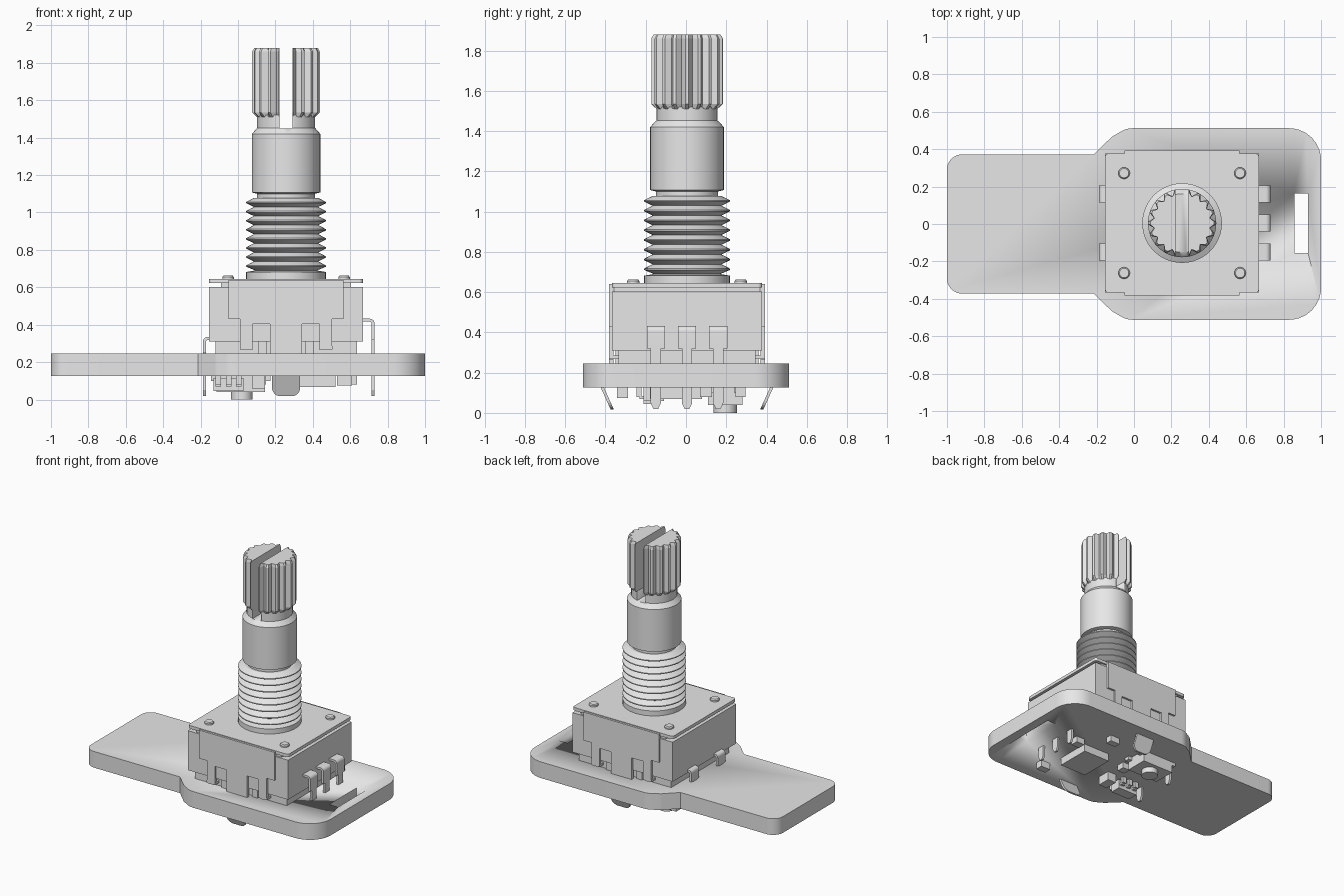
import bpy, bmesh, math
from mathutils import Vector

cube = bpy.data.objects.get("Cube")
if cube:
    bpy.data.objects.remove(cube, do_unlink=True)

grey = bpy.data.materials.new("plain grey")
grey.use_nodes = True
COLOR = (0.8, 0.8, 0.8, 1)
grey.diffuse_color = COLOR
grey.node_tree.nodes["Principled BSDF"].inputs["Base Color"].default_value = COLOR

AX, AY = 0.257, 0.005      # shaft axis


def finish(name, bm):
    bmesh.ops.recalc_face_normals(bm, faces=bm.faces)
    mesh = bpy.data.meshes.new(name)
    bm.to_mesh(mesh)
    bm.free()
    mesh.materials.append(grey)
    ob = bpy.data.objects.new(name, mesh)
    bpy.context.collection.objects.link(ob)
    return ob


def activate(ob):
    bpy.ops.object.select_all(action='DESELECT')
    ob.select_set(True)
    bpy.context.view_layer.objects.active = ob


def smooth(ob):
    activate(ob)
    bpy.ops.object.shade_smooth_by_angle(angle=math.radians(25))
    return ob


def loft(name, rings):
    bm = bmesh.new()
    loops = [[bm.verts.new(p) for p in ring] for ring in rings]
    n = len(loops[0])
    for a, b in zip(loops, loops[1:]):
        for i in range(n):
            j = (i + 1) % n
            bm.faces.new((a[i], a[j], b[j], b[i]))
    bm.faces.new(loops[0][::-1])
    bm.faces.new(loops[-1])
    return finish(name, bm)


def fillet(corners, steps=8):
    """Round the corners given as (u, v, radius); plain (u, v) stay sharp."""
    out = []
    for i, c in enumerate(corners):
        p = Vector(c[:2])
        if len(c) < 3:
            out.append(p)
            continue
        d1 = (Vector(corners[i - 1][:2]) - p).normalized()
        d2 = (Vector(corners[(i + 1) % len(corners)][:2]) - p).normalized()
        half = d1.angle(d2) / 2
        mid = p + (d1 + d2).normalized() * c[2] / math.sin(half)
        a = p + d1 * c[2] / math.tan(half) - mid
        b = p + d2 * c[2] / math.tan(half) - mid
        for k in range(steps + 1):
            v = a.lerp(b, k / steps)
            out.append(mid + v.normalized() * c[2])
    return out


def prism(name, corners, axis, lo, hi):
    place = {'x': lambda p, t: (t, p[0], p[1]),
             'y': lambda p, t: (p[0], t, p[1]),
             'z': lambda p, t: (p[0], p[1], t)}[axis]
    pts = fillet(corners)
    return smooth(loft(name, [[place(p, t) for p in pts] for t in (lo, hi)]))


def box(name, x0, x1, y0, y1, z0, z1):
    return prism(name, [(x0, y0), (x1, y0), (x1, y1), (x0, y1)], 'z', z0, z1)


def lathe(name, profile, x=AX, y=AY, n=48):
    turn = [2 * math.pi * i / n for i in range(n)]
    return smooth(loft(name, [[(x + r * math.cos(a), y + r * math.sin(a), z)
                               for a in turn] for r, z in profile]))


def cut(ob, cutter):
    mod = ob.modifiers.new("cut", 'BOOLEAN')
    mod.operation = 'DIFFERENCE'
    mod.solver = 'EXACT'
    mod.object = cutter
    activate(ob)
    bpy.ops.object.modifier_apply(modifier=mod.name)
    bpy.data.objects.remove(cutter, do_unlink=True)


# Circuit board with a slot
half = [(-1, 0.372, 0.08), (-0.215, 0.372), (-0.12, 0.465, 0.06),
        (-0.04, 0.512, 0.12), (1, 0.512, 0.17)]
outline = half + [(c[0], -c[1], *c[2:]) for c in reversed(half)]
board = prism("circuit_board", outline, 'z', 0.125, 0.245)
cut(board, box("slot_cutter", 0.857, 0.93, -0.155, 0.163, 0, 0.4))

# Housing
box("housing_base", -0.12, 0.635, -0.335, 0.345, 0.24, 0.32)
box("housing_body", -0.155, 0.668, -0.367, 0.377, 0.31, 0.603)
box("housing_neck", -0.09, 0.605, -0.355, 0.365, 0.6, 0.625)
prism("housing_lid", [(-0.155, -0.367, 0.02), (0.668, -0.367, 0.02),
                      (0.668, 0.377, 0.02), (-0.155, 0.377, 0.02)],
      'z', 0.622, 0.645)
for sx in (-1, 1):
    for sy in (-1, 1):
        lathe("lid_rivet", [(0.031, 0.64), (0.031, 0.655), (0.025, 0.662)],
              AX + sx * 0.31, AY + sy * 0.267, 24)

# Folded side plates, their clips and the mounting tabs under the board
plate_half = [(0.085, 0.245), (0.085, 0.405), (0.18, 0.405), (0.18, 0.285),
              (0.19, 0.285), (0.19, 0.265), (0.235, 0.265), (0.235, 0.285),
              (0.245, 0.285), (0.245, 0.43), (0.308, 0.43), (0.308, 0.64)]
plate = [(AX + u, v) for u, v in plate_half]
plate += [(AX - u, v) for u, v in reversed(plate_half)]
for s, side in ((-1, "front"), (1, "back")):
    a, b = sorted((AY + s * 0.366, AY + s * 0.387))
    prism(side + "_plate", plate, 'y', a, b)
    for sx in (-1, 1):
        x = AX + sx * 0.212
        a, b = sorted((AY + s * 0.33, AY + s * 0.387))
        box(side + "_clip", x - 0.035, x + 0.035, a, b, 0.268, 0.285)
        x = AX + sx * 0.125
        a, b = sorted((AY + s * 0.33, AY + s * 0.355))
        box(side + "_rib", x - 0.022, x + 0.022, a, b, 0.245, 0.32)
    tab = prism(side + "_mounting_tab",
                [(AX - 0.075, 0.125), (AX - 0.075, 0.018, 0.045),
                 (AX + 0.075, 0.018, 0.045), (AX + 0.075, 0.125)],
                'y', -0.008, 0.008)
    for v in tab.data.vertices:      # lean inwards towards the tip
        v.co.y += AY + s * (0.372 + 0.45 * (v.co.z - 0.018))


# Bent contact pins
def pin(name, y, x_in, x_out, top, waist):
    s = 1 if x_out > x_in else -1
    t = 0.016
    prism(name + "_bend", [(x_in, top), (x_out, top, 0.025), (x_out, waist),
                           (x_out - s * t, waist),
                           (x_out - s * t, top - t, 0.01), (x_in, top - t)],
          'y', y - 0.045, y + 0.045)
    a, b = sorted((x_out, x_out - s * t))
    prism(name + "_leg", [(y - 0.026, waist), (y - 0.026, 0.05),
                          (y - 0.012, 0.02), (y + 0.012, 0.02),
                          (y + 0.026, 0.05), (y + 0.026, waist)], 'x', a, b)


for y in (-0.15, 0.005, 0.16):
    pin("right_pin", y, 0.64, 0.73, 0.432, 0.32)
for y in (-0.15, 0.16):
    pin("left_pin", y, -0.12, -0.187, 0.335, 0.25)

# Threaded bushing
profile = [(0.213, 0.64), (0.213, 0.682), (0.165, 0.69)]
TEETH, START, PITCH = 8, 0.69, 0.0485
for i in range(TEETH):
    z = START + i * PITCH
    profile += [(0.213, z + 0.02), (0.213, z + 0.027), (0.172, z + PITCH)]
profile += [(0.155, START + TEETH * PITCH), (0.155, 1.115)]
lathe("threaded_bushing", profile)

# Shaft with a grooved, slotted head
shaft = lathe("shaft", [(0.155, 1.1), (0.183, 1.107), (0.183, 1.42),
                        (0.155, 1.452), (0.155, 1.52)])


def star(outer, inner, z, n=18):
    ring = []
    for i in range(n):
        for f, r in ((-0.13, outer), (0.13, outer), (0.5, inner)):
            a = 2 * math.pi * (i + f) / n
            ring.append((AX + r * math.cos(a), AY + r * math.sin(a), z))
    return ring


head = loft("grooved_head", [star(0.153, 0.15, 1.508), star(0.181, 0.152, 1.535),
                             star(0.181, 0.152, 1.86), star(0.17, 0.15, 1.88)])
for part in (shaft, head):
    cut(part, box("slot_cutter", AX - 0.034, AX + 0.034, -0.4, 0.4, 1.45, 2))

# Push switch under the board
box("switch_body", -0.115, 0.145, 0.11, 0.28, 0.04, 0.126)
lathe("switch_button", [(0.058, 0), (0.058, 0.045)], 0.02, 0.195, 32)
for x in (-0.125, 0.155):
    for y in (0.13, 0.26):
        box("switch_foot", x - 0.02, x + 0.02, y - 0.02, y + 0.02, 0.1, 0.126)

# Small chip with leads
box("small_chip", -0.13, 0.03, -0.21, -0.13, 0.045, 0.115)
for x in (-0.105, -0.05, 0.005):
    for s in (-1, 1):
        a, b = sorted((-0.17 + s * 0.035, -0.17 + s * 0.06))
        box("chip_lead", x - 0.015, x + 0.015, a, b, 0.07, 0.085)
        a, b = sorted((-0.17 + s * 0.05, -0.17 + s * 0.075))
        box("chip_lead_foot", x - 0.015, x + 0.015, a, b, 0.08, 0.126)

# Main chip and loose components
box("main_chip", 0.3, 0.52, -0.18, 0.08, 0.068, 0.126)
for x, y, w, d, z in ((0.57, -0.315, 0.08, 0.055, 0.075),
                      (0.42, 0.27, 0.08, 0.05, 0.08),
                      (0.11, -0.16, 0.07, 0.1, 0.06),
                      (0.6, 0.1, 0.07, 0.06, 0.08),
                      (0.12, 0.03, 0.06, 0.06, 0.08)):
    box("small_component", x - w / 2, x + w / 2, y - d / 2, y + d / 2, z, 0.126)
